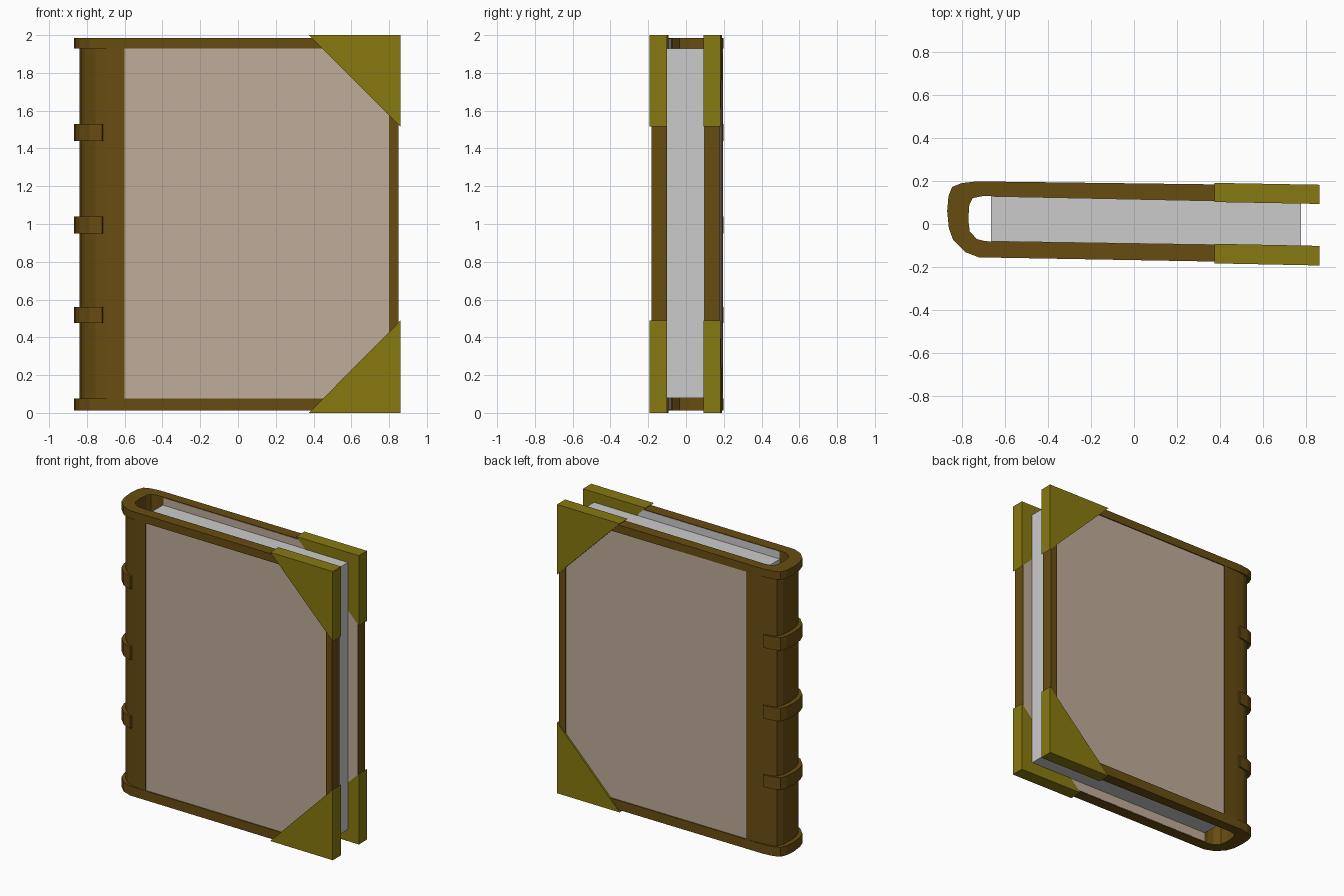
import bpy, bmesh

if "Cube" in bpy.data.objects:
    bpy.data.objects.remove(bpy.data.objects["Cube"])

def material(name, rgb):
    m = bpy.data.materials.new(name)
    m.diffuse_color = (*rgb, 1)
    m.use_nodes = True
    m.node_tree.nodes["Principled BSDF"].inputs["Base Color"].default_value = m.diffuse_color
    return m

BROWN = material("leather", (0.137, 0.073, 0.0056))
TAN = material("cover_cloth", (0.52, 0.413, 0.318))
GOLD = material("gilt", (0.24, 0.19, 0.005))

def prism(name, pts, a, b, mat=None, axis="z"):
    """Extrude a polygon along z (points are x, y) or along y (points are x, z)."""
    bm = bmesh.new()
    put = (lambda p, h: (p[0], p[1], h)) if axis == "z" else (lambda p, h: (p[0], h, p[1]))
    face = bm.faces.new([bm.verts.new(put(p, a)) for p in pts])
    ext = bmesh.ops.extrude_face_region(bm, geom=[face])
    for v in ext["geom"]:
        if isinstance(v, bmesh.types.BMVert):
            v.co["xyz".index(axis)] = b
    bmesh.ops.recalc_face_normals(bm, faces=bm.faces)
    me = bpy.data.meshes.new(name)
    bm.to_mesh(me)
    bm.free()
    ob = bpy.data.objects.new(name, me)
    bpy.context.collection.objects.link(ob)
    if mat:
        me.materials.append(mat)
    return ob

# tapering board surfaces as lines from the hinge (x=-0.72) to the fore edge (x=0.85)
def line(y0, y1):
    return lambda x: y0 + (y1 - y0) * (x + 0.72) / 1.57

front_out, front_in = line(-0.155, -0.183), line(-0.08, -0.104)
back_out, back_in = line(0.198, 0.178), line(0.13, 0.098)

# spine cross-section, from the back hinge round to the front hinge
outer = [(-0.73, 0.198), (-0.80, 0.19), (-0.845, 0.172), (-0.862, 0.13), (-0.868, 0.06),
         (-0.86, -0.02), (-0.84, -0.075), (-0.785, -0.13), (-0.72, -0.155)]
inner = [(-0.69, -0.08), (-0.73, -0.07), (-0.763, -0.035), (-0.77, 0.02),
         (-0.765, 0.09), (-0.75, 0.12), (-0.70, 0.13)]
core = [(x + 0.03, 0.02 + (y - 0.02) * 0.97) for x, y in outer]

def wrap(curve, x):
    """U profile whose two arms reach to x."""
    return ([(x, back_out(x))] + curve + [(x, front_out(x)), (x, front_in(x))]
            + inner + [(x, back_in(x))])

# spine, head and tail rims, raised bands
prism("spine", wrap(core, -0.6), 0.03, 1.96, BROWN)
prism("tail_rim", wrap(outer, 0.85), 0.012, 0.077, BROWN)
prism("head_rim", wrap(outer, 0.85), 1.93, 1.985, BROWN)
for i, (z0, z1) in enumerate([(0.475, 0.56), (0.95, 1.04), (1.44, 1.53)]):
    prism(f"spine_band_{i + 1}", outer + inner, z0, z1, BROWN)

# boards: fore-edge strip, recessed cloth panel, lining and gilt corners
for side, out, inn, s in (("front", front_out, front_in, -1), ("back", back_out, back_in, 1)):
    def slab(name, x0, x1, d_out, d_in, z0, z1, mat):
        pts = [(x0, out(x0) + s * d_out), (x1, out(x1) + s * d_out),
               (x1, inn(x1) + s * d_in), (x0, inn(x0) + s * d_in)]
        prism(f"{side}_{name}", pts, z0, z1, mat)
    slab("fore_edge", 0.80, 0.85, 0, 0, 0.077, 1.93, BROWN)
    slab("panel", -0.6, 0.80, -0.007, 0, 0.077, 1.93, TAN)
    x0, x1 = -0.66, 0.847
    lining = [(x0, inn(x0) + s * 0.01), (x1, inn(x1) + s * 0.01),
              (x1, inn(x1) - s * 0.002), (x0, inn(x0) - s * 0.002)]
    if s < 0:
        prism("front_lining", lining, 0.016, 1.93, TAN)
        prism("front_endpaper", lining, 1.93, 1.981)
    else:
        prism("back_lining", lining, 0.016, 1.981, TAN)
    # the corners follow the splay of the boards
    ya, yb, slope = (-0.183, -0.092, -0.02) if s < 0 else (0.102, 0.191, -0.018)
    for end, z, dz in (("lower", 0.0, 0.49), ("upper", 2.0, -0.485)):
        corner = prism(f"{side}_{end}_corner", [(0.375, z), (0.861, z), (0.861, z + dz)],
                       ya, yb, GOLD, "y")
        for v in corner.data.vertices:
            v.co.y += slope * (v.co.x - 0.375)

# page block
prism("pages", [(-0.665, -0.082), (0.775, -0.104), (0.775, 0.1), (-0.665, 0.13)], 0.08, 1.93)
